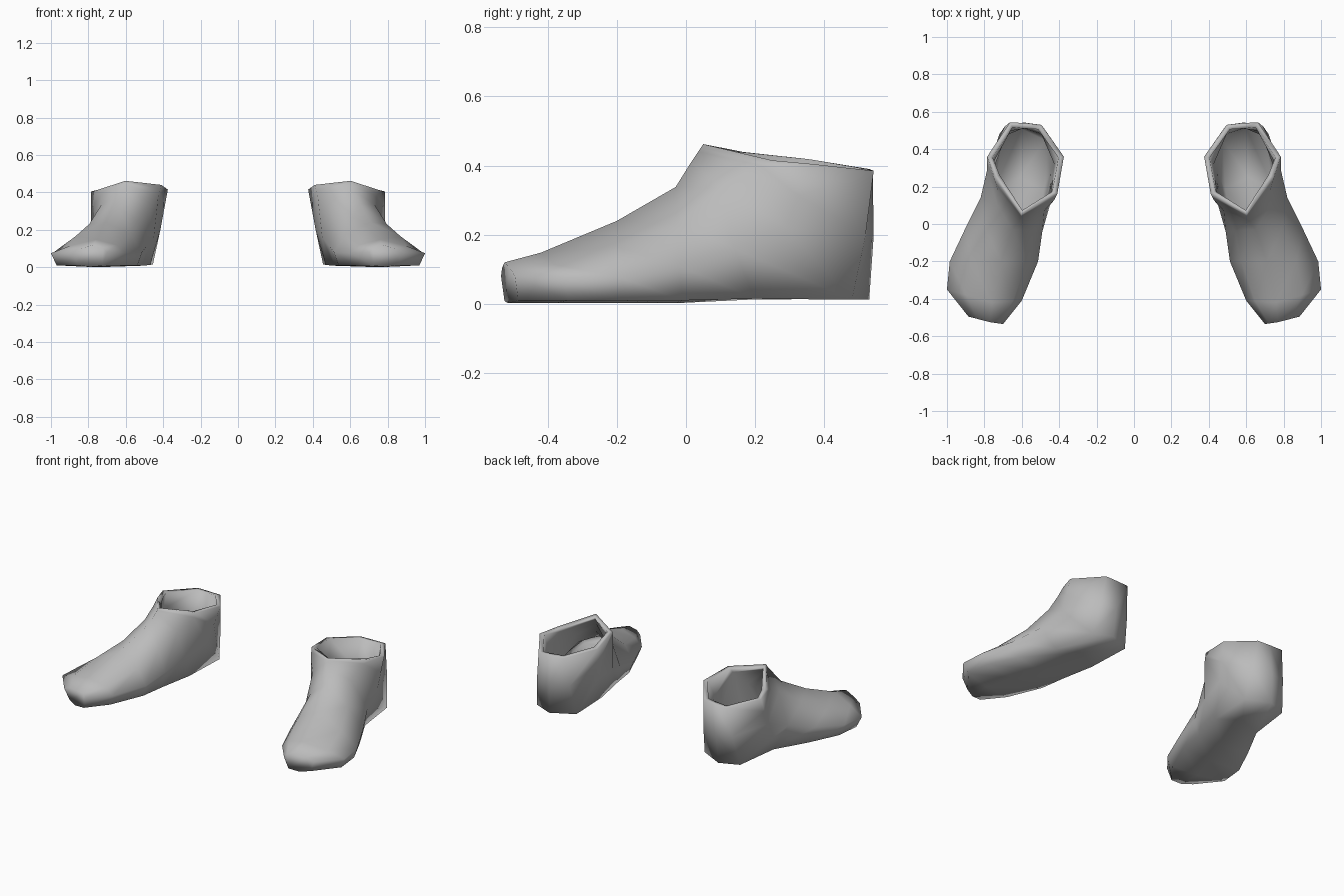
import bpy, bmesh
from mathutils import Vector

if "Cube" in bpy.data.objects:
    bpy.data.objects.remove(bpy.data.objects["Cube"])

mat = bpy.data.materials.new("plain grey")
mat.diffuse_color = (0.5, 0.5, 0.5, 1)
mat.use_nodes = True
mat.node_tree.nodes["Principled BSDF"].inputs["Base Color"].default_value = mat.diffuse_color


def foot_section(xi, xo, yi, yo, xt, yt, zt, zs):
    """Eight-point section: crown, outer side, sole, inner side."""
    mix = lambda a, b, t: a + (b - a) * t
    mid = (xi + xo) / 2
    return [Vector(p) for p in (
        (xt, yt, zt),
        (mix(xt, xo, .58), mix(yt, yo, .58), mix(zt, zs, .47)),
        (xo, yo, zs),
        (xo - .03, yo + .01, .01),
        (mid, (yi + yo) / 2, .002),
        (xi + .025, yi + .01, .008),
        (xi, yi, zs),
        (mix(xt, xi, .7), mix(yt, yi, .7), mix(zt, zs, .4)))]


# toe, ball, midfoot and instep
rings = [
    foot_section(.70, .885, -.535, -.495, .77, -.525, .12, .08),
    foot_section(.60, 1.0, -.41, -.35, .76, -.42, .148, .075),
    foot_section(.513, .985, -.20, -.20, .71, -.20, .24, .08),
    foot_section(.49, .90, -.04, -.02, .65, -.03, .338, .11),
]

# ankle sections swing from the arch over the heel to the collar
arch = [(.615, .015, .41), (.73, .10, .335), (.82, .14, .16), (.76, .20, .015),
        (.61, .25, .025), (.47, .18, .012), (.45, .10, .16), (.48, .07, .33)]
heel = [(.603, .035, .44), (.73, .18, .385), (.785, .29, .22), (.72, .48, .012),
        (.60, .53, .012), (.455, .46, .015), (.415, .28, .20), (.425, .13, .39)]
collar = [(.603, .05, .462), (.745, .25, .415), (.785, .36, .405), (.665, .543, .385),
          (.58, .54, .386), (.495, .53, .39), (.375, .36, .415), (.41, .16, .44)]
arch, heel, collar = [[Vector(p) for p in r] for r in (arch, heel, collar)]
upper_heel = [(a + b) / 2 for a, b in zip(heel, collar)]
for i in (3, 4, 5):
    upper_heel[i].y += .008
rings += [arch, heel, upper_heel, collar]


def shoe(name, side):
    bm = bmesh.new()
    loops = [[bm.verts.new((p.x * side, p.y, p.z)) for p in r] for r in rings]
    bm.faces.new(loops[0])
    for a, b in zip(loops, loops[1:]):
        for i in range(8):
            j = (i + 1) % 8
            bm.faces.new((a[i], a[j], b[j], b[i]))
    bmesh.ops.recalc_face_normals(bm, faces=bm.faces)
    # the sole must face downwards
    sole = min(bm.faces, key=lambda f: f.calc_center_median().z)
    sole.normal_update()
    if sole.normal.z > 0:
        bmesh.ops.reverse_faces(bm, faces=bm.faces)
    for f in bm.faces:
        f.smooth = True
    me = bpy.data.meshes.new(name)
    bm.to_mesh(me)
    bm.free()
    me.materials.append(mat)
    ob = bpy.data.objects.new(name, me)
    bpy.context.collection.objects.link(ob)
    # wall thickness towards the inside
    wall = ob.modifiers.new("wall", 'SOLIDIFY')
    wall.thickness = .03
    wall.offset = -1


shoe("right_shoe", 1)
shoe("left_shoe", -1)
